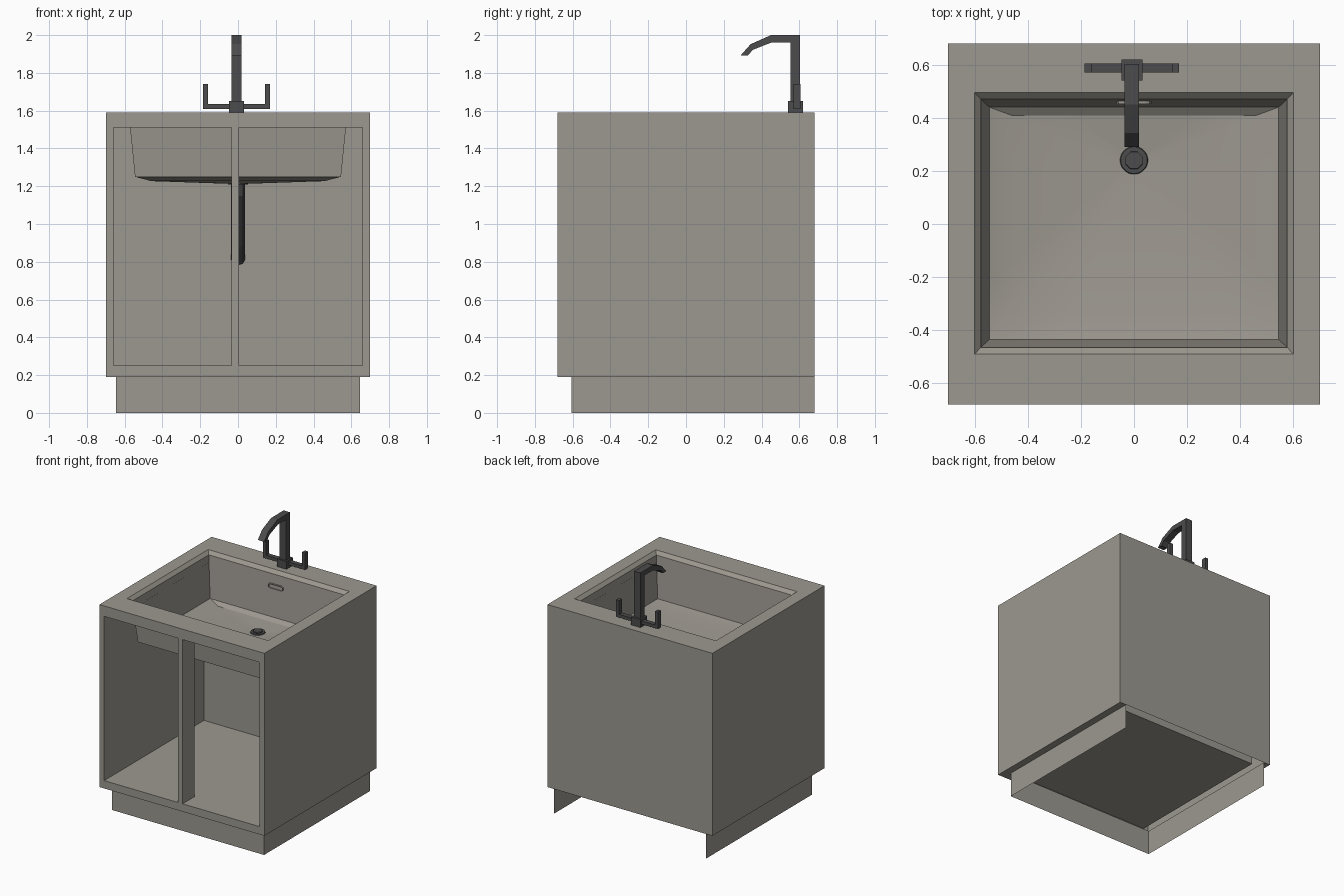
import bpy, bmesh, math

if "Cube" in bpy.data.objects:
    bpy.data.objects.remove(bpy.data.objects["Cube"])


def material(name, rgb):
    m = bpy.data.materials.new(name)
    m.diffuse_color = (*rgb, 1.0)
    m.use_nodes = True
    m.node_tree.nodes["Principled BSDF"].inputs["Base Color"].default_value = m.diffuse_color
    return m


STONE = material("warm_grey", (0.335, 0.315, 0.278))
DARK = material("dark_metal", (0.072, 0.072, 0.074))
CX = -0.008      # tap centre line
DRAIN = (0.0, 0.24)


def finish(name, bm, mat, recalc=True):
    bmesh.ops.remove_doubles(bm, verts=bm.verts, dist=0.0005)
    if recalc:
        bmesh.ops.recalc_face_normals(bm, faces=bm.faces)
    me = bpy.data.meshes.new(name)
    bm.to_mesh(me)
    bm.free()
    me.materials.append(mat)
    ob = bpy.data.objects.new(name, me)
    bpy.context.collection.objects.link(ob)
    return ob


def ring(bm, pts):
    return [bm.verts.new(p) for p in pts]


def bridge(bm, a, b, skip=()):
    n = len(a)
    for i in range(n):
        if i not in skip:
            bm.faces.new((a[i], a[(i + 1) % n], b[(i + 1) % n], b[i]))


def rect(x, y0, y1, z):
    # sides in order: front, right, back, left
    return [(-x, y0, z), (x, y0, z), (x, y1, z), (-x, y1, z)]


def upright(x, y, z0, z1):
    return [(-x, y, z0), (x, y, z0), (x, y, z1), (-x, y, z1)]


def box(name, x0, x1, y0, y1, z0, z1, mat):
    bm = bmesh.new()
    lo = ring(bm, [(x0, y0, z0), (x1, y0, z0), (x1, y1, z0), (x0, y1, z0)])
    hi = ring(bm, [(x0, y0, z1), (x1, y0, z1), (x1, y1, z1), (x0, y1, z1)])
    bridge(bm, lo, hi)
    bm.faces.new(lo[::-1])
    bm.faces.new(hi)
    return finish(name, bm, mat)


# cabinet shell: open-backed plinth, outer walls, countertop
bm = bmesh.new()
toe0 = ring(bm, rect(0.645, -0.605, 0.68, 0.0))
toe1 = ring(bm, rect(0.645, -0.605, 0.68, 0.19))
low = ring(bm, rect(0.70, -0.68, 0.68, 0.19))
top = ring(bm, rect(0.70, -0.68, 0.68, 1.59))
hole = ring(bm, rect(0.60, -0.49, 0.495, 1.59))
bridge(bm, toe0, toe1, skip=(2,))
bridge(bm, toe1, low, skip=(2,))
bridge(bm, low, top, skip=(0,))
bridge(bm, top, hole)
# front frame and hollow interior with a raised floor and inner back
face_out = [low[0], low[1], top[1], top[0]]
face_in = ring(bm, upright(0.66, -0.68, 0.25, 1.51))
back_in = ring(bm, upright(0.66, 0.53, 0.25, 1.51))
bridge(bm, face_out, face_in)
bridge(bm, face_in, back_in, skip=(2,))
bm.faces.new(back_in)
# interior ceiling around the basin
ceil_out = [face_in[3], face_in[2], back_in[2], back_in[3]]
bridge(bm, ceil_out, ring(bm, rect(0.571, -0.46, 0.465, 1.51)))
finish("cabinet", bm, STONE)

# post between the two openings
box("divider", -0.035, 0.006, -0.68, -0.535, 0.25, 1.51, STONE)


# basin: chamfered rim, tapered walls, floor falling to the drain
def basin_loop(x, y0, y1, z, n=4):
    c = rect(x, y0, y1, z)
    pts = []
    for i in range(4):
        a, b = c[i], c[(i + 1) % 4]
        for k in range(n):
            t = k / n
            pts.append((a[0] + (b[0] - a[0]) * t, a[1] + (b[1] - a[1]) * t, z))
    return pts


def toward_drain(pts, t, z):
    return [(p[0] + (DRAIN[0] - p[0]) * t, p[1] + (DRAIN[1] - p[1]) * t, z) for p in pts]


def drain_circle(pts, r, z):
    out = []
    for p in pts:
        a = math.atan2(p[1] - DRAIN[1], p[0] - DRAIN[0])
        out.append((DRAIN[0] + r * math.cos(a), DRAIN[1] + r * math.sin(a), z))
    return out


bm = bmesh.new()
floor = basin_loop(0.545, -0.435, 0.44, 1.25)
loops = [basin_loop(0.60, -0.49, 0.495, 1.59), basin_loop(0.577, -0.465, 0.47, 1.565),
         floor, toward_drain(floor, 0.16, 1.227), drain_circle(floor, 0.05, 1.213)]
loops = [ring(bm, p) for p in loops]
for a, b in zip(loops, loops[1:]):
    bridge(bm, a, b)
basin = finish("basin", bm, STONE, recalc=False)
bpy.context.view_layer.objects.active = basin
basin.select_set(True)
bpy.ops.object.shade_smooth_by_angle(angle=math.radians(25))
basin.select_set(False)


# drain: flange and octagonal stopper
def disc(name, r0, r1, z0, z1, n, mat):
    bm = bmesh.new()

    def circle(r, z):
        return ring(bm, [(DRAIN[0] + r * math.cos(math.tau * (i + .5) / n),
                          DRAIN[1] + r * math.sin(math.tau * (i + .5) / n), z) for i in range(n)])
    a, b = circle(r0, z0), circle(r1, z1)
    bridge(bm, a, b)
    bm.faces.new(a[::-1])
    bm.faces.new(b)
    return finish(name, bm, mat)


disc("drain_flange", 0.055, 0.05, 1.208, 1.22, 24, DARK)
disc("drain_stopper", 0.036, 0.034, 1.215, 1.228, 8, DARK)

# waste pipe sloping to the inner back wall
cu = bpy.data.curves.new("waste_pipe", "CURVE")
cu.dimensions = "3D"
cu.bevel_depth = 0.036
cu.bevel_resolution = 2
cu.use_fill_caps = True
path = [(0, 0.24, 1.215), (0, 0.25, 1.16), (0, 0.43, 0.90), (0, 0.53, 0.81)]
sp = cu.splines.new("POLY")
sp.points.add(len(path) - 1)
for p, co in zip(sp.points, path):
    p.co = (*co, 1)
    sp.radius_interpolation = "LINEAR"
sp.use_smooth = False
cu.materials.append(DARK)
bpy.context.collection.objects.link(bpy.data.objects.new("waste_pipe", cu))

# overflow slot on the back wall of the basin
bm = bmesh.new()


def slot(s, y, r, h):
    pts = []
    for side in (1, -1):
        for k in range(5):
            a = -math.pi / 2 + math.pi * k / 4
            pts.append((side * (s + r * math.cos(a)), y, 1.475 + side * r * math.sin(a) * h))
    return ring(bm, pts)


chain = [slot(0.045, 0.468, 0.02, 1), slot(0.045, 0.452, 0.02, 1),
         slot(0.045, 0.452, 0.014, 1), slot(0.045, 0.463, 0.014, 1)]
for a, b in zip(chain, chain[1:]):
    bridge(bm, a, b)
bm.faces.new(chain[-1])
finish("overflow_slot", bm, STONE)

# tap base and handles
box("tap_base", CX - 0.04, CX + 0.04, 0.54, 0.62, 1.59, 1.65, DARK)
box("handle_bar", CX - 0.178, CX + 0.178, 0.57, 0.605, 1.61, 1.635, DARK)
for side, name in ((-1, "left_handle"), (1, "right_handle")):
    a, b = sorted((CX + side * 0.178, CX + side * 0.152))
    box(name, a, b, 0.57, 0.605, 1.635, 1.74, DARK)

# tap column and angled spout as one side profile (y, z)
profile = [(0.603, 1.65), (0.603, 2.0), (0.45, 2.0), (0.342, 1.952), (0.29, 1.893),
           (0.328, 1.893), (0.354, 1.922), (0.455, 1.962), (0.553, 1.962), (0.553, 1.65)]
bm = bmesh.new()
left = ring(bm, [(CX - 0.027, y, z) for y, z in profile])
right = ring(bm, [(CX + 0.027, y, z) for y, z in profile])
bridge(bm, left, right)
bm.faces.new(left[::-1])
bm.faces.new(right)
finish("tap_spout", bm, DARK)
